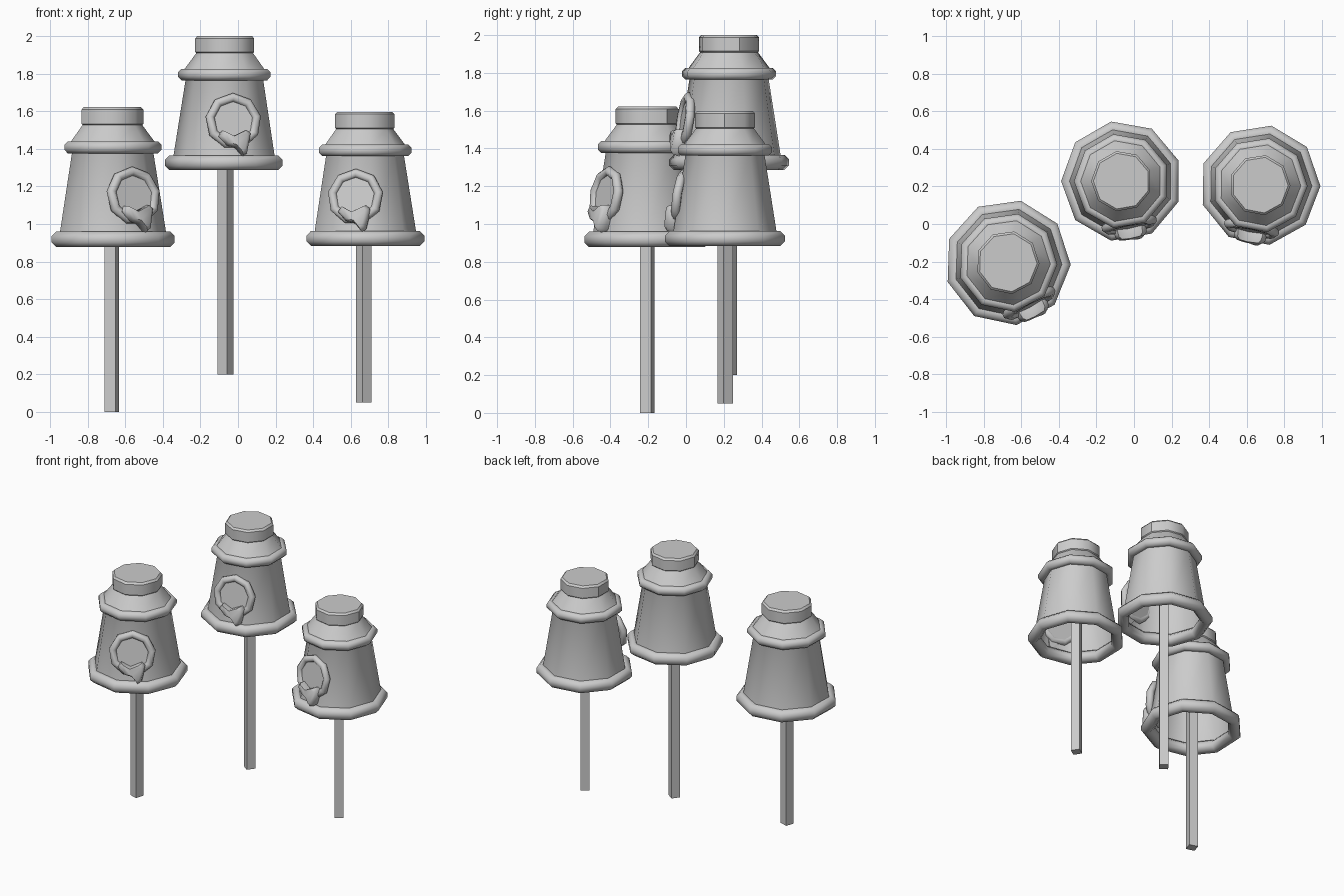
import bpy, bmesh
from math import cos, sin, pi, radians
from mathutils import Matrix

if "Cube" in bpy.data.objects:
    bpy.data.objects.remove(bpy.data.objects["Cube"])

SIDES = 9


def finish(bm, name, mat, angle=50):
    bmesh.ops.recalc_face_normals(bm, faces=bm.faces)
    me = bpy.data.meshes.new(name)
    bm.to_mesh(me)
    bm.free()
    ob = bpy.data.objects.new(name, me)
    bpy.context.collection.objects.link(ob)
    ob.matrix_world = mat
    bpy.ops.object.select_all(action='DESELECT')
    ob.select_set(True)
    bpy.context.view_layer.objects.active = ob
    bpy.ops.object.shade_smooth_by_angle(angle=radians(angle))
    return ob


def revolve(name, profile, mat, loop=False, caps=False, angle=50):
    """Turn an (r, z) profile into a nine-sided solid with one corner at +y."""
    bm = bmesh.new()
    rings = []
    for r, z in profile:
        rings.append([bm.verts.new((r * cos(pi / 2 + 2 * pi * i / SIDES),
                                    r * sin(pi / 2 + 2 * pi * i / SIDES), z))
                      for i in range(SIDES)])
    pairs = list(zip(rings, rings[1:]))
    if loop:
        pairs.append((rings[-1], rings[0]))
    for a, b in pairs:
        for i in range(SIDES):
            j = (i + 1) % SIDES
            bm.faces.new((a[i], a[j], b[j], b[i]))
    if caps:
        bm.faces.new(rings[0])
        bm.faces.new(rings[-1])
    return finish(bm, name, mat, angle)


def tube(major, minor, z=0.0, n=8):
    return [(major + minor * cos(2 * pi * (k + .5) / n),
             z + minor * sin(2 * pi * (k + .5) / n)) for k in range(n)]


# drip outline on the hole trim (x across, y up the wall)
DRIP = [(-.088, -.085), (-.068, -.055), (-.01, -.085), (.065, -.05), (.088, -.07),
        (.066, -.175), (.045, -.192), (.005, -.145), (-.045, -.132)]


def drip(name, mat):
    bm = bmesh.new()
    levels = []
    for z, s in ((-.01, .95), (.015, 1.0), (.045, .95), (.06, .75)):
        levels.append([bm.verts.new((x * s, -.1 + (y + .1) * s, z)) for x, y in DRIP])
    n = len(DRIP)
    for a, b in zip(levels, levels[1:]):
        for i in range(n):
            j = (i + 1) % n
            bm.faces.new((a[i], a[j], b[j], b[i]))
    bm.faces.new(levels[0])
    bm.faces.new(levels[-1])
    return finish(bm, name, mat, 60)


def birdhouse(tag, x, y, bottom, foot, turn, s):
    mat = (Matrix.Translation((x, y, bottom)) @ Matrix.Rotation(radians(turn), 4, 'Z')
           @ Matrix.Scale(s, 4))
    # open tapered body with sloped shoulder
    revolve(tag + "_body", [(.285, .03), (.21, .50), (.222, .535), (.155, .625)],
            mat, angle=45)
    # rolled rims
    revolve(tag + "_lower_rim", tube(.283, .042, .041), mat, loop=True)
    revolve(tag + "_upper_rim", tube(.223, .033, .51), mat, loop=True)
    # bevelled lid
    revolve(tag + "_lid", [(.15, .618), (.162, .63), (.162, .702), (.15, .715)],
            mat, caps=True, angle=40)
    # entrance on the sloping front wall
    wall = (mat @ Matrix.Translation((0, -.236, .262))
            @ Matrix.Rotation(radians(90 - 8.5), 4, 'X'))
    revolve(tag + "_entrance_trim", tube(.127, .025), wall, loop=True)
    revolve(tag + "_entrance_disc", [(.125, -.02), (.125, .007)], wall, caps=True, angle=30)
    drip(tag + "_entrance_drip", wall)
    # square post
    top = bottom + .5 * s
    bm = bmesh.new()
    bmesh.ops.create_cube(bm, size=1)
    post = (Matrix.Translation((x, y, (foot + top) / 2))
            @ Matrix.Rotation(radians(turn - 46), 4, 'Z')
            @ Matrix.Diagonal((.06 * s, .06 * s, top - foot, 1)))
    finish(bm, tag + "_post", post, 30)


birdhouse("left", -.672, -.205, .876, 0.0, 28, 1.043)
birdhouse("middle", -.066, .228, 1.285, .20, 10, 1.0)
birdhouse("right", .67, .207, .882, .05, -11, 1.0)
